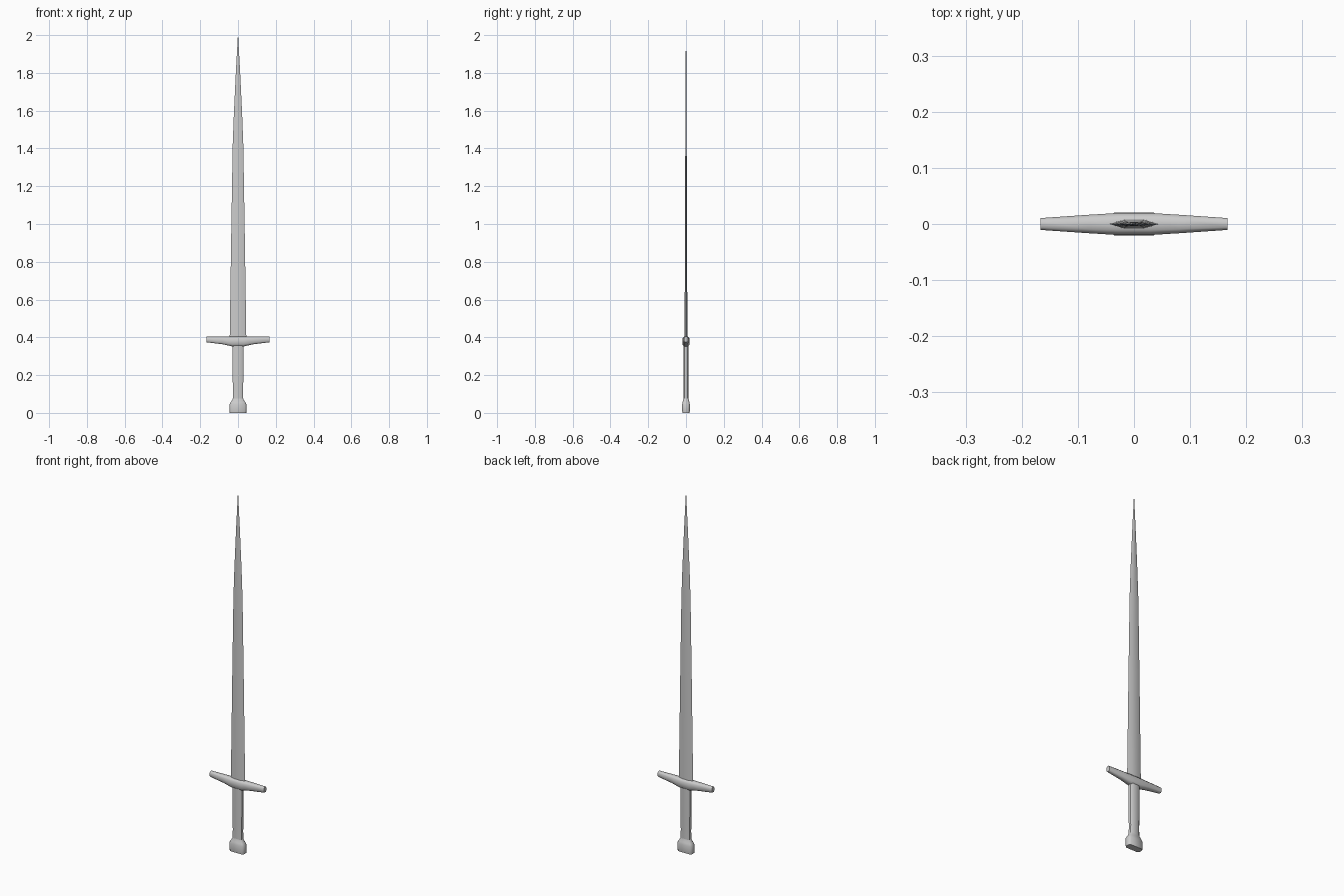
import bpy, bmesh

if "Cube" in bpy.data.objects:
    bpy.data.objects.remove(bpy.data.objects["Cube"])

# Chamfered-rectangle outline: 8 points, half sizes a and b, chamfer fractions ca and cb
def octagon(a, b, ca=0.25, cb=0.45):
    p, q = a * (1 - ca), b * (1 - cb)
    return [(a, -q), (a, q), (p, b), (-p, b), (-a, q), (-a, -q), (-p, -b), (p, -b)]

# Six-sided blade outline: sharp edges at +-a, flat centre of half width f
def hexagon(a, b, f):
    return [(a, 0), (f, b), (-f, b), (-a, 0), (-f, -b), (f, -b)]

# Skin a stack of equal-count rings and cap both ends
def loft(name, rings, smooth=35):
    bm = bmesh.new()
    loops = [[bm.verts.new(p) for p in ring] for ring in rings]
    n = len(loops[0])
    for lo, hi in zip(loops, loops[1:]):
        for i in range(n):
            j = (i + 1) % n
            bm.faces.new((lo[i], lo[j], hi[j], hi[i]))
    bm.faces.new(loops[0][::-1])
    bm.faces.new(loops[-1])
    bmesh.ops.recalc_face_normals(bm, faces=bm.faces)
    mesh = bpy.data.meshes.new(name)
    bm.to_mesh(mesh)
    bm.free()
    ob = bpy.data.objects.new(name, mesh)
    bpy.context.collection.objects.link(ob)
    bpy.ops.object.select_all(action='DESELECT')
    bpy.context.view_layer.objects.active = ob
    ob.select_set(True)
    bpy.ops.object.shade_smooth_by_angle(angle=smooth * 3.14159 / 180)
    return ob

def upright(z, outline):
    return [(x, y, z) for x, y in outline]

# Blade: z, half width, half thickness, half width of the central flat
blade = [(0.39, 0.044, 0.008, 0.018), (0.60, 0.041, 0.0068, 0.017),
         (1.00, 0.035, 0.005, 0.015), (1.42, 0.028, 0.0038, 0.012),
         (1.58, 0.022, 0.0034, 0.009), (1.80, 0.0115, 0.0026, 0.0045),
         (2.00, 0.0006, 0.0004, 0.0002)]
loft("blade", [upright(z, hexagon(a, b, f)) for z, a, b, f in blade], 20)

# Grip: z, half width, half depth
grip = [(0.06, 0.028, 0.014), (0.12, 0.027, 0.0135), (0.22, 0.029, 0.0145),
        (0.37, 0.029, 0.0145)]
loft("grip", [upright(z, octagon(a, b, 0.3)) for z, a, b in grip], 50)

# Pommel: flared block below the grip
pommel = [(0.0, 0.044, 0.019), (0.012, 0.045, 0.0205), (0.044, 0.045, 0.0205),
          (0.056, 0.039, 0.018), (0.068, 0.031, 0.015), (0.075, 0.028, 0.014)]
loft("pommel", [upright(z, octagon(a, b, 0.22)) for z, a, b in pommel], 50)

# Crossguard: x, half depth, bottom z; level top, mirrored to both sides
half = [(0.03, 0.0195, 0.352), (0.08, 0.0165, 0.363), (0.167, 0.0105, 0.374)]
stations = [(-x, d, z) for x, d, z in half[::-1]] + half
TOP = 0.404
loft("crossguard", [[(x, y, (TOP + zb) / 2 + z)
                     for y, z in octagon(d, (TOP - zb) / 2, 0.45, 0.4)]
                    for x, d, zb in stations], 50)
